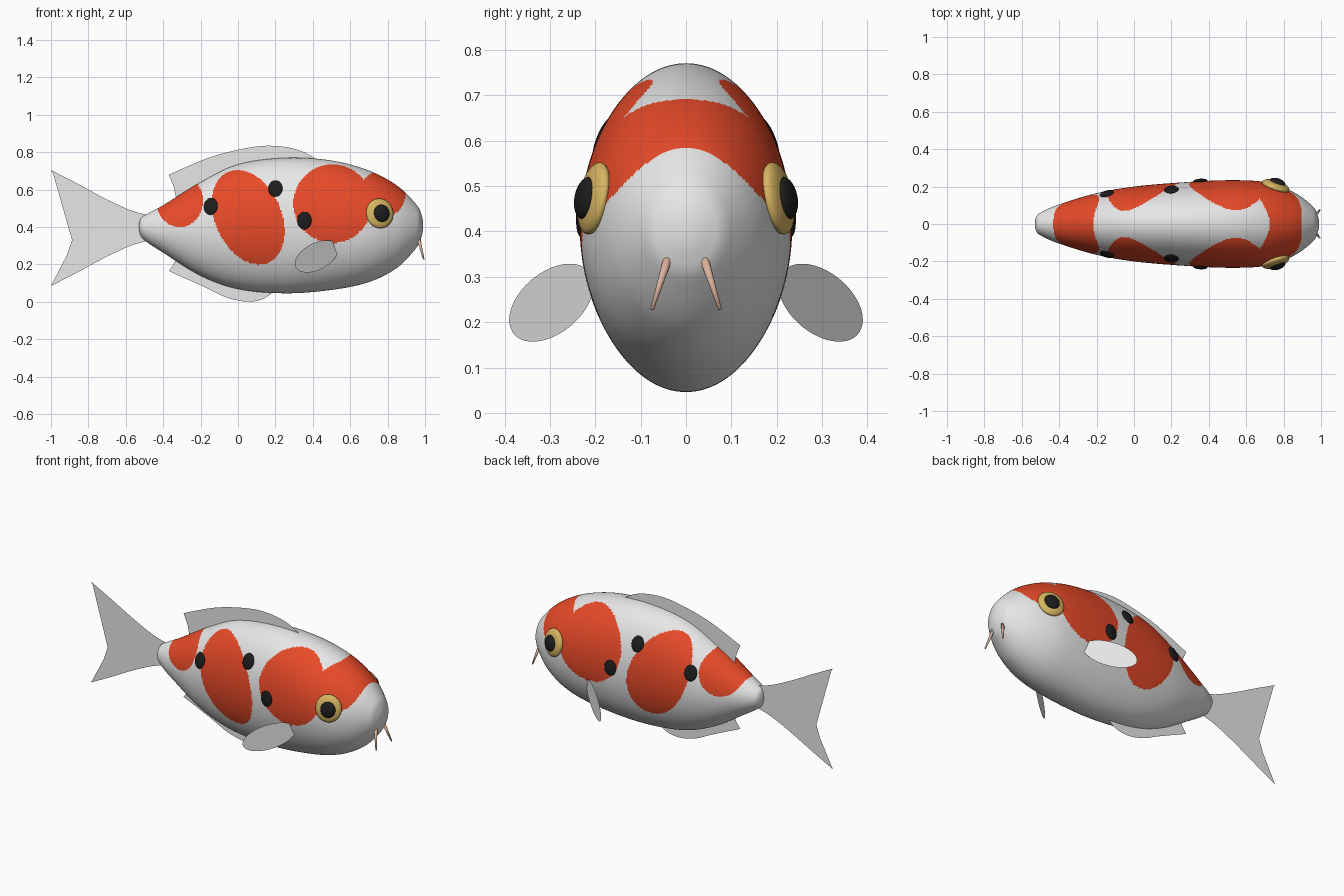
import bpy, bmesh, math
from mathutils import Vector, Matrix
from mathutils.bvhtree import BVHTree

cube = bpy.data.objects.get("Cube")
if cube:
    bpy.data.objects.remove(cube, do_unlink=True)


def material(name, rgb):
    m = bpy.data.materials.new(name)
    m.use_nodes = True
    m.diffuse_color = (*rgb, 1)
    m.node_tree.nodes["Principled BSDF"].inputs["Base Color"].default_value = (*rgb, 1)
    return m


WHITE = material("pearl white", (0.85, 0.85, 0.85))
RED = material("orange red", (0.82, 0.07, 0.022))
BLACK = material("black", (0.012, 0.012, 0.012))
GOLD = material("gold", (0.68, 0.46, 0.12))
PINK = material("pale pink", (0.72, 0.45, 0.34))
FIN = material("fin grey", (0.8, 0.8, 0.8))


def make_object(name, bm, mats, smooth=True):
    mesh = bpy.data.meshes.new(name)
    bm.to_mesh(mesh)
    bm.free()
    for m in mats:
        mesh.materials.append(m)
    for p in mesh.polygons:
        p.use_smooth = smooth
    ob = bpy.data.objects.new(name, mesh)
    bpy.context.collection.objects.link(ob)
    return ob


def spline(points, steps, before=None, after=None):
    """Smooth curve through the points."""
    pts = [Vector(p) for p in points]
    pts = [Vector(before) if before else 2 * pts[0] - pts[1]] + pts
    pts.append(Vector(after) if after else 2 * pts[-1] - pts[-2])
    out = []
    for a, b, c, d in zip(pts, pts[1:], pts[2:], pts[3:]):
        for i in range(steps):
            t = i / steps
            out.append(0.5 * (2 * b + (c - a) * t + (2 * a - 5 * b + 4 * c - d) * t * t
                              + (3 * b - a - 3 * c + d) * t ** 3))
    return out + [pts[-2]]


# Body stations: x, centre z, half height, half width
STATIONS = [
    (-0.53, 0.40, 0, 0), (-0.52, 0.40, 0.045, 0.043), (-0.49, 0.395, 0.073, 0.066),
    (-0.4, 0.39, 0.127, 0.105), (-0.2, 0.39, 0.25, 0.165), (0, 0.402, 0.333, 0.2),
    (0.25, 0.408, 0.362, 0.222), (0.5, 0.41, 0.346, 0.234), (0.7, 0.404, 0.298, 0.224),
    (0.85, 0.402, 0.22, 0.172), (0.95, 0.405, 0.12, 0.1), (0.98, 0.407, 0.063, 0.053),
    (0.99, 0.408, 0, 0)]
# Red patches: centre x, centre z, half length, half height, lean
PATCHES = [(-0.312, 0.54, 0.125, 0.14, 0), (0.055, 0.452, 0.195, 0.253, -0.3),
           (0.505, 0.525, 0.21, 0.21, 0), (0.77, 0.575, 0.125, 0.125, 0)]


def is_red(p):
    for cx, cz, rx, rz, lean in PATCHES:
        u, v = (p.x - cx) / rx, (p.z - cz) / rz
        if u * u - 2 * lean * u * v + v * v < 1 - lean * lean:
            return True
    return False


def even_steps(path, count):
    """Resample the station curve at even distances."""
    dist = [0]
    for a, b in zip(path, path[1:]):
        dist.append(dist[-1] + (b - a).length)
    out, k = [], 0
    for i in range(count + 1):
        d = dist[-1] * i / count
        while k < len(path) - 2 and dist[k + 1] < d:
            k += 1
        out.append(path[k].lerp(path[k + 1], (d - dist[k]) / (dist[k + 1] - dist[k])))
    return out


# Body
SIDES = 216
first, last = STATIONS[1], STATIONS[-2]
path = spline(STATIONS, 30, (first[0], first[1], -first[2], -first[3]),
              (last[0], last[1], -last[2], -last[3]))
path = even_steps(path, 280)
bm = bmesh.new()
rings = []
for x, cz, h, w in path[1:-1]:
    rings.append([bm.verts.new((x, w * math.sin(a), cz + h * math.cos(a)))
                  for a in (2 * math.pi * i / SIDES for i in range(SIDES))])
tail_pole = bm.verts.new((path[0][0], 0, path[0][1]))
nose_pole = bm.verts.new((path[-1][0], 0, path[-1][1]))
for i in range(SIDES):
    j = (i + 1) % SIDES
    for r, s in zip(rings, rings[1:]):
        bm.faces.new((r[i], r[j], s[j], s[i]))
    bm.faces.new((tail_pole, rings[0][j], rings[0][i]))
    bm.faces.new((nose_pole, rings[-1][i], rings[-1][j]))
bmesh.ops.recalc_face_normals(bm, faces=bm.faces)
for f in bm.faces:
    f.material_index = int(is_red(f.calc_center_median()))
skin = BVHTree.FromBMesh(bm)
make_object("body", bm, [WHITE, RED])


def button(name, x, z, side, size, lift, mat):
    """Flattened ball lying on the skin; size is length, height, thickness."""
    loc, normal, _, _ = skin.ray_cast(Vector((x, side, z)), Vector((0, -side, 0)))
    if normal.y * side < 0:
        normal = -normal
    along = (Vector((1, 0, 0)) - normal * normal.x).normalized()
    up = normal.cross(along)
    turn = Matrix((along, up, normal)).transposed().to_4x4()
    bm = bmesh.new()
    bmesh.ops.create_uvsphere(bm, u_segments=32, v_segments=20, radius=1)
    bmesh.ops.transform(bm, verts=bm.verts, matrix=Matrix.Translation(loc + normal * lift)
                        @ turn @ Matrix.Diagonal((*size, 1)))
    make_object(name, bm, [mat])


def sheet(name, points):
    """Flat fin from a closed outline."""
    bm = bmesh.new()
    bm.faces.new([bm.verts.new(p) for p in points])
    bmesh.ops.triangulate(bm, faces=bm.faces)
    make_object(name, bm, [FIN], smooth=False)


# Paired parts
for side, word in ((1, "left"), (-1, "right")):
    for n, (x, z) in enumerate([(-0.145, 0.51), (0.2, 0.605), (0.355, 0.435)]):
        button(f"{word}_spot_{n + 1}", x, z, side, (0.038, 0.047, 0.012), 0.002, BLACK)
    button(f"{word}_eye", 0.758, 0.473, side, (0.076, 0.081, 0.027), 0, GOLD)
    button(f"{word}_pupil", 0.761, 0.47, side, (0.044, 0.047, 0.022), 0.02, BLACK)

    # Pectoral fin: a leaning oval standing upright, swept back
    lean, oval = -0.44, []
    for i in range(48):
        a = 2 * math.pi * i / 48
        u = math.cos(a)
        v = lean * u + math.sqrt(1 - lean * lean) * math.sin(a)
        oval.append((0.42 - 0.116 * u, side * (0.297 + 0.093 * u), 0.243 + 0.086 * v))
    sheet(f"{word}_pectoral_fin", oval)

    # Barbel
    top, tip = Vector((0.965, side * 0.04, 0.34)), Vector((0.993, side * 0.075, 0.228))
    bm = bmesh.new()
    bmesh.ops.create_cone(bm, cap_ends=True, segments=16, radius1=0.010, radius2=0.004,
                          depth=(tip - top).length)
    turn = (tip - top).to_track_quat('Z', 'Y').to_matrix().to_4x4()
    bmesh.ops.transform(bm, verts=bm.verts,
                        matrix=Matrix.Translation((top + tip) / 2) @ turn)
    make_object(f"{word}_barbel", bm, [PINK])

# Middle fins: curved edges joined to points hidden inside the body
def flat(points):
    return [(p[0], 0, p[1]) for p in points]


dorsal = spline([(-0.37, 0.68), (-0.15, 0.773), (0.06, 0.825), (0.2, 0.834),
                 (0.33, 0.81), (0.43, 0.757)], 8)
rear = spline([(-0.33, 0.55), (-0.342, 0.61), (-0.37, 0.68)], 4)[:-1]
sheet("dorsal_fin", flat(rear + dorsal + [(0.3, 0.65), (0, 0.6), (-0.2, 0.52)]))

anal = spline([(-0.37, 0.165), (-0.18, 0.08), (-0.07, 0.027), (0.04, 0.002),
               (0.13, 0.014), (0.2, 0.062)], 8)
rear = spline([(-0.32, 0.25), (-0.342, 0.205), (-0.37, 0.165)], 4)[:-1]
sheet("anal_fin", flat(rear + anal + [(0.15, 0.15), (-0.1, 0.2)]))

upper = spline([(-0.48, 0.463), (-0.58, 0.492), (-0.715, 0.555), (-0.86, 0.633),
                (-1, 0.705)], 8)
notch = spline([(-1, 0.705), (-0.915, 0.565), (-0.882, 0.395), (-0.915, 0.225),
                (-1, 0.085)], 8)
lower = [Vector((p.x, 0.79 - p.y)) for p in reversed(upper)]
sheet("tail_fin", flat(upper[:-1] + notch[:-1] + lower))
